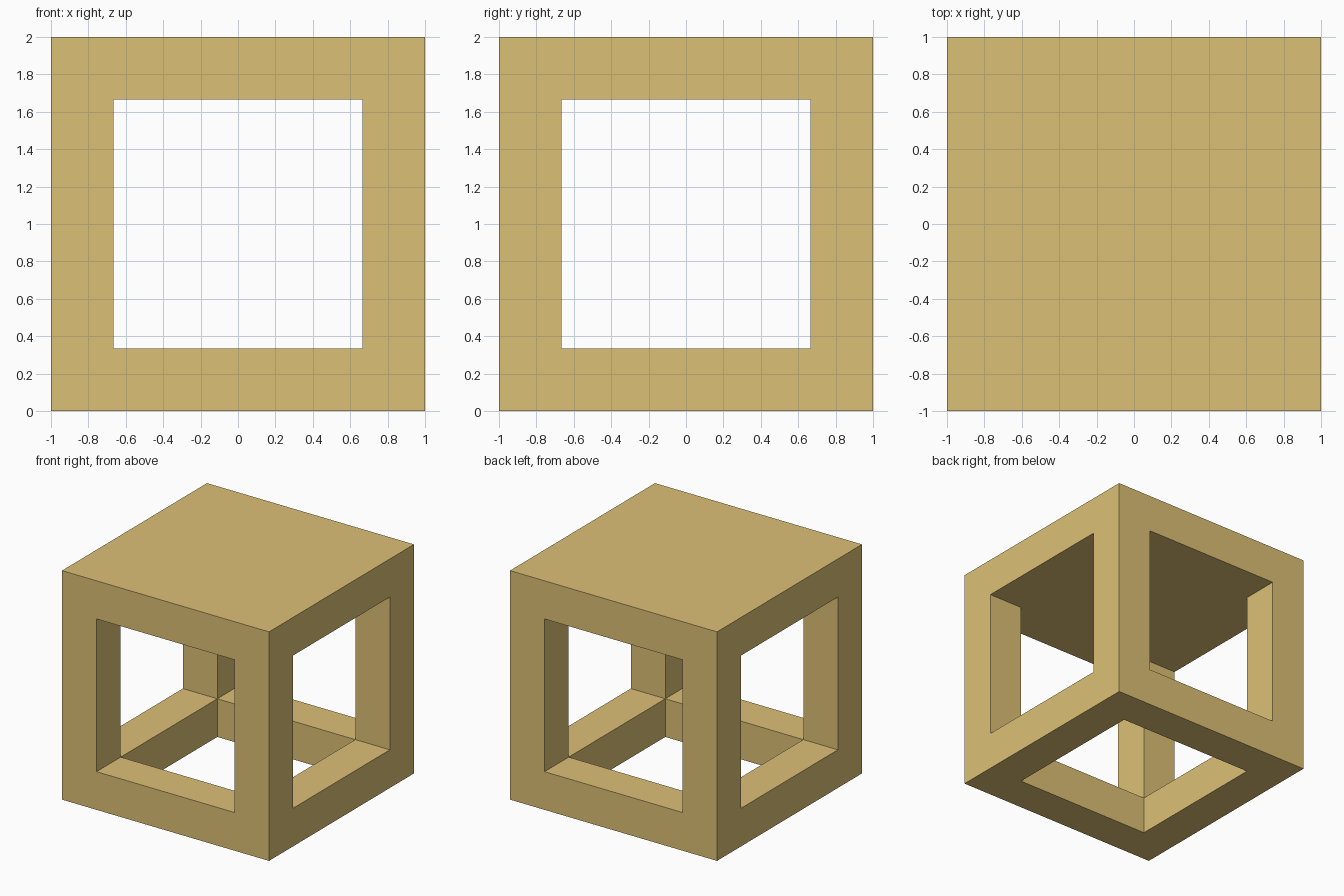
import bpy
import bmesh
from mathutils import Matrix

if "Cube" in bpy.data.objects:
    bpy.data.objects.remove(bpy.data.objects["Cube"])

SIZE = 2.0
BAR = SIZE / 6   # thickness of posts, rails and top slab

bm = bmesh.new()
bmesh.ops.create_cube(bm, size=SIZE, matrix=Matrix.Translation((0, 0, SIZE / 2)))
bm.normal_update()

# Window openings: four sides and the bottom, the top stays closed
windows = [f for f in bm.faces if f.normal.z < 0.5]
bmesh.ops.inset_individual(bm, faces=windows, thickness=BAR, depth=0, use_even_offset=True)

# Reveals: push each opening inwards so they meet at the inner corners
for face in windows:
    ext = bmesh.ops.extrude_discrete_faces(bm, faces=[face])["faces"][0]
    ext.normal_update()
    bmesh.ops.translate(bm, verts=ext.verts, vec=-ext.normal * BAR)
    bmesh.ops.delete(bm, geom=[ext], context='FACES_ONLY')
bmesh.ops.remove_doubles(bm, verts=bm.verts, dist=0.001)

# Flat underside of the top slab
inner = SIZE / 2 - BAR
ceiling = [v for v in bm.verts
           if abs(v.co.z - (SIZE - BAR)) < 0.01
           and abs(abs(v.co.x) - inner) < 0.01 and abs(abs(v.co.y) - inner) < 0.01]
bmesh.ops.contextual_create(bm, geom=ceiling)
bmesh.ops.recalc_face_normals(bm, faces=bm.faces)

mesh = bpy.data.meshes.new("open_cube_frame")
bm.to_mesh(mesh)
bm.free()
frame = bpy.data.objects.new("open_cube_frame", mesh)
bpy.context.collection.objects.link(frame)

# Tan finish
tan = bpy.data.materials.new("tan")
tan.diffuse_color = (0.72, 0.53, 0.18, 1)
tan.use_nodes = True
tan.node_tree.nodes["Principled BSDF"].inputs["Base Color"].default_value = tan.diffuse_color
mesh.materials.append(tan)
